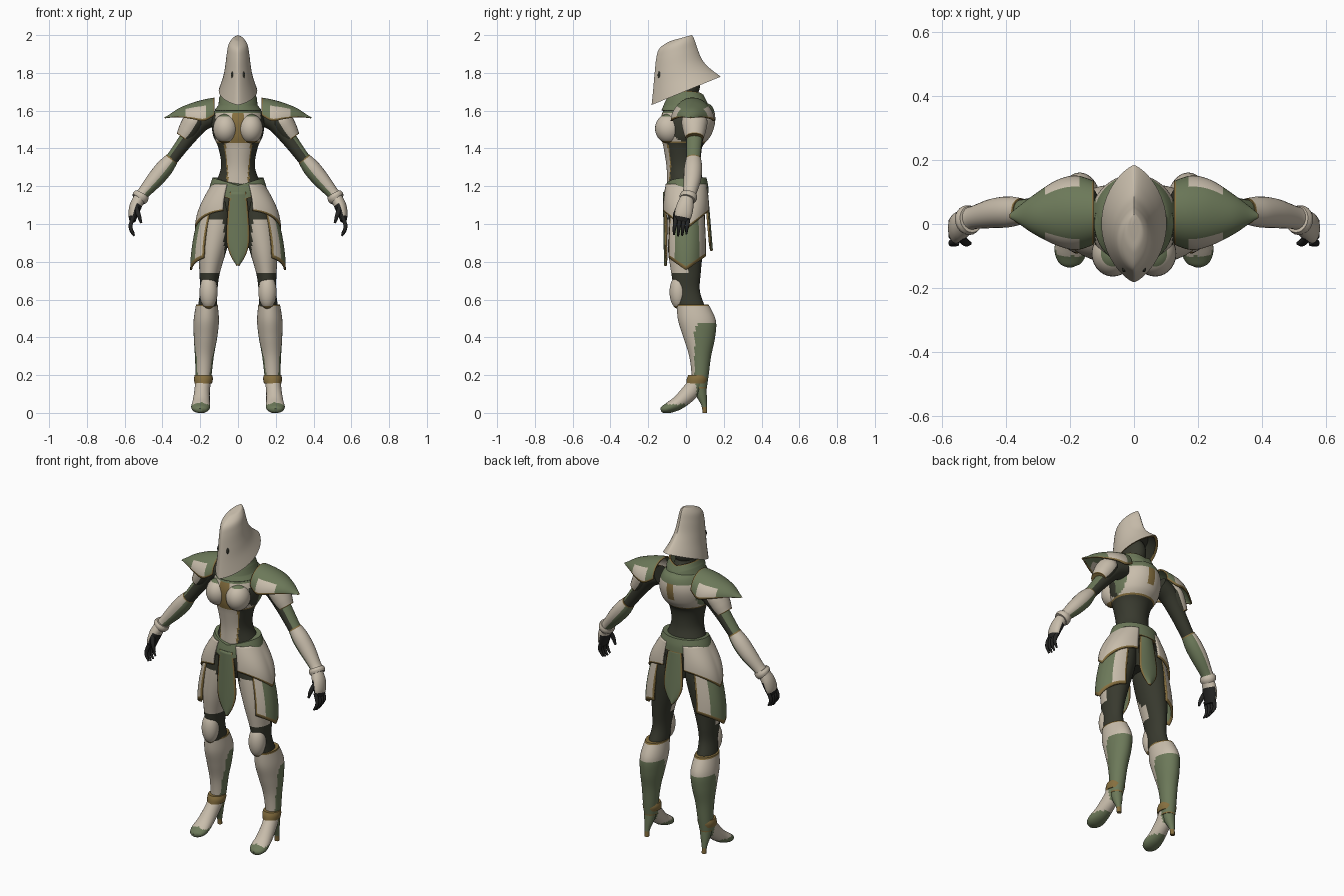
import bpy, bmesh
from math import sin, cos, pi, radians
from mathutils import Vector

cube = bpy.data.objects.get("Cube")
if cube:
    bpy.data.objects.remove(cube)

# Palette
CREAM, GREEN, DARK, GOLD, BLACK = range(5)
palette = {"cream plate": (.58, .51, .41), "sage green": (.15, .19, .1), "dark cloth": (.04, .042, .028),
           "old gold": (.24, .16, .05), "black glove": (.018, .018, .017)}
materials = []
for label, rgb in palette.items():
    mat = bpy.data.materials.new(label)
    mat.use_nodes = True
    mat.diffuse_color = (*rgb, 1)
    bsdf = mat.node_tree.nodes["Principled BSDF"]
    bsdf.inputs["Base Color"].default_value = (*rgb, 1)
    bsdf.inputs["Roughness"].default_value = .6
    materials.append(mat)


def smooth_keys(keys, steps=6):
    """Catmull-Rom interpolation of equal-length tuples."""
    out = []
    for i in range(len(keys) - 1):
        quad = zip(keys[max(i - 1, 0)], keys[i], keys[i + 1], keys[min(i + 2, len(keys) - 1)])
        quad = list(quad)
        for s in range(steps):
            t = s / steps
            out.append(tuple(b + .5 * t * (c - a + t * (2*a - 5*b + 4*c - d + t * (3*(b - c) + d - a)))
                             for a, b, c, d in quad))
    return out + [tuple(keys[-1])]


def skin(name, rings, paint, mirror=False, closed=True, caps=(True, True), solid=0, warp=None):
    """Skin point rings; paint is a colour or a rule of (centre, u around, v along)."""
    bm = bmesh.new()
    rows = []
    for ring in rings:
        for p in ring:
            if warp:
                warp(p)
        rows.append([bm.verts.new(p) for p in ring])
    n, count = len(rows[0]), len(rows) - 1
    span = n if closed else n - 1
    for j in range(count):
        for i in range(span):
            k = (i + 1) % n
            f = bm.faces.new((rows[j][i], rows[j][k], rows[j + 1][k], rows[j + 1][i]))
            rule = paint if callable(paint) else (lambda p, u, v: paint)
            f.material_index = rule(f.calc_center_median(), (i + .5) / span, (j + .5) / count)
    if closed:
        for row, wanted, j in ((rows[0], caps[0], 0), (rows[-1], caps[1], 1)):
            if wanted:
                f = bm.faces.new(row)
                f.material_index = paint(f.calc_center_median(), .5, j) if callable(paint) else paint
    bmesh.ops.recalc_face_normals(bm, faces=bm.faces)
    mesh = bpy.data.meshes.new(name)
    bm.to_mesh(mesh)
    bm.free()
    for mat in materials:
        mesh.materials.append(mat)
    obj = bpy.data.objects.new(name, mesh)
    bpy.context.collection.objects.link(obj)
    bpy.ops.object.select_all(action='DESELECT')
    obj.select_set(True)
    bpy.context.view_layer.objects.active = obj
    bpy.ops.object.shade_smooth_by_angle(angle=radians(40))
    if solid:
        mod = obj.modifiers.new("thickness", 'SOLIDIFY')
        mod.thickness, mod.offset = solid, 0
    if mirror:
        obj.modifiers.new("other side", 'MIRROR')
    return obj


def loft(name, keys, paint, n=40, steps=6, **kw):
    """Level ellipses from keys (x, y, z, rx, ry)."""
    rings = [[Vector((x + rx * cos(2*pi*i/n), y + ry * sin(2*pi*i/n), z)) for i in range(n)]
             for x, y, z, rx, ry in smooth_keys(keys, steps)]
    return skin(name, rings, paint, **kw)


def tube(name, keys, paint, axis=(0, 1, 0), n=24, steps=6, **kw):
    """Ellipses square to a path; the first radius lies along axis, u below half faces outward."""
    keys = smooth_keys(keys, steps)
    pts = [Vector(k[:3]) for k in keys]
    rings = []
    for i, key in enumerate(keys):
        t = (pts[min(i + 1, len(pts) - 1)] - pts[max(i - 1, 0)]).normalized()
        b = t.cross(Vector(axis)).normalized()
        a = b.cross(t)
        rings.append([pts[i] + a * key[3] * cos(2*pi*k/n) + b * key[4] * sin(2*pi*k/n) for k in range(n)])
    return skin(name, rings, paint, **kw)


def ball(name, c, r, paint, **kw):
    keys = [(c[0], c[1], c[2] - r[2] * cos(a), r[0] * sin(a), r[1] * sin(a))
            for a in (pi * (i + .1) / 16.2 for i in range(17))]
    return loft(name, keys, paint, n=28, steps=1, **kw)


# Hood: tilted pointed-oval rings from (front y, z), (back y, z) and half width
def lens(yf, zf, yb, zb, w, n=40):
    ring = []
    for i in range(n):
        a = 2 * pi * i / n
        f = (1 - cos(a)) / 2
        ring.append(Vector((w * sin(a) * abs(sin(a)) ** .5, yf + (yb - yf) * f, zf + (zb - zf) * f)))
    return ring


rim = (-.182, 1.63, .184, 1.78, .102)
hood = [rim, (-.173, 1.72, .125, 1.825, .08), (-.166, 1.8, .085, 1.87, .068), (-.157, 1.88, .06, 1.93, .059),
        (-.14, 1.93, .047, 1.97, .05), (-.09, 1.965, .035, 1.995, .03), (-.05, 1.978, .03, 2, .012)]
skin("hood", [lens(*k) for k in smooth_keys(hood)], CREAM, caps=(False, True))
skin("hood_lining", [lens(*k) for k in (rim, (-.165, 1.645, .165, 1.778, .09), (-.12, 1.74, .11, 1.82, .06))],
     lambda p, u, v: GOLD if v < .5 else DARK, caps=(False, True))
ball("hood_vent", (.031, -.142, 1.79), (.006, .008, .017), DARK, mirror=True)
ball("head", (0, 0, 1.74), (.06, .075, .09), DARK)


# Torso
def torso_paint(p, u, v):
    x, z, front = abs(p.x), p.z, p.y < 0
    if z > 1.67:
        return DARK
    if z > 1.425:
        if z > 1.59:
            return GREEN
        if x > .118:
            return DARK if front else GREEN
        if z < 1.44:
            return GOLD
        stripe = x < .034 if front else (x < .022 and z > 1.49)
        return GOLD if stripe else CREAM
    edge = .052 + .1 * max(0, z - 1.28)
    if front and z > 1.15 and x < edge + .008:
        return CREAM if x < edge else GOLD
    return DARK


loft("torso", [(0, 0, 1, .09, .075), (0, 0, 1.1, .15, .1), (0, 0, 1.2, .125, .1), (0, -.015, 1.3, .09, .088),
               (0, -.018, 1.4, .103, .1), (0, 0, 1.47, .132, .133), (0, .01, 1.55, .138, .145),
               (0, .015, 1.62, .11, .125), (0, .01, 1.66, .06, .075), (0, 0, 1.74, .045, .045)],
     torso_paint, n=80, steps=8)
ball("breastplate_cup", (.066, -.092, 1.505), (.066, .072, .078),
     lambda p, u, v: GOLD if p.z < 1.44 else GREEN if p.z > 1.572 else CREAM, mirror=True)


def collar_peak(p):
    if p.z > 1.63:
        p.z += .03 * abs(p.x) / .09


loft("collar", [(0, 0, 1.6, .12, .125), (0, 0, 1.635, .095, .11), (0, 0, 1.675, .085, .09)],
     lambda p, u, v: GOLD if v > .9 else GREEN, caps=(False, False), solid=.01, warp=collar_peak)


# Belt dipping to a point in front
def belt_dip(p):
    p.z -= .045 * max(0, -p.y / .118) * (1 - abs(p.x) / .16)


loft("belt", [(0, 0, 1.245, .135, .108), (0, 0, 1.205, .148, .117), (0, 0, 1.165, .155, .12)],
     lambda p, u, v: GOLD if v > .92 else GREEN, warp=belt_dip)


# Front and back tabards
def tabard(name, side, y_top, y_low, low):
    shape = [(0, .042), (.3, .054), (.65, .06), (.85, .04), (1, .003)]
    rings = []
    for t, w in smooth_keys(shape, 5):
        y = y_top + (y_low - y_top) * t
        rings.append([Vector((w * s / 6, side * (y - .01 * (s / 6) ** 2), 1.17 + (low - 1.17) * t))
                      for s in range(-6, 7)])
    skin(name, rings, lambda p, u, v: GOLD if min(u, 1 - u) < .08 or v > .93 else GREEN, closed=False, solid=.009)


tabard("front_tabard", -1, .118, .112, .78)
tabard("back_tabard", 1, .112, .138, .86)


# Hip plates curved round the thigh
def hip_plate(name, top, low, start, end, ry, arc, rise, paint):
    rings = []
    for j in range(17):
        v = j / 16
        ease = sin(v * pi / 2)
        cx, rx = (s + (e - s) * ease for s, e in zip(start, end))
        ring = []
        for i in range(33):
            a = radians(arc[0] + (arc[1] - arc[0]) * i / 32)
            z = top + (low + rise * abs(sin(a)) - top) * v
            ring.append(Vector((cx + rx * cos(a), ry * (.88 + .12 * ease) * sin(a), z)))
        rings.append(ring)
    skin(name, rings, paint, closed=False, solid=.01, mirror=True)


def skirt_paint(p, u, v):
    if min(u, 1 - u) < .03 or v > .95:
        return GOLD
    return GREEN if -.055 < p.y < .065 else CREAM


hip_plate("upper_hip_plate", 1.21, .97, (.045, .09), (.055, .168), .118, (-82, 85), .1,
          lambda p, u, v: GOLD if v > .95 else CREAM)
hip_plate("lower_hip_plate", 1.1, .755, (.07, .12), (.085, .163), .108, (-55, 70), .08, skirt_paint)


# Legs
def thigh_paint(p, u, v):
    return CREAM if p.y < .015 and .735 < p.z < 1.03 and p.x > .075 else DARK


loft("thigh", [(.09, 0, 1.12, .075, .095), (.11, 0, 1, .088, .1), (.135, -.003, .86, .074, .092),
               (.15, 0, .74, .054, .078), (.155, .005, .65, .046, .068), (.16, .025, .57, .05, .072),
               (.165, .05, .48, .052, .08)], thigh_paint, mirror=True)
ball("knee_pad", (.156, -.04, .64), (.048, .047, .09),
     lambda p, u, v: GOLD if p.z < .57 else CREAM, mirror=True)


def greave_top(p):
    p.z += .4 * min(0, p.y - .03) * max(0, (p.z - .45) / .12)


def greave_paint(p, u, v):
    if v < .05 or v > .96:
        return GOLD
    if p.z < .48 - 3 * max(0, .07 - p.y) ** 1.3 and p.y > .045:
        return GREEN
    return CREAM


loft("greave", [(.165, .035, .575, .057, .084), (.168, .058, .49, .067, .1), (.172, .07, .4, .062, .084),
                (.178, .075, .3, .05, .058), (.182, .075, .2, .042, .045), (.185, .07, .13, .036, .04)],
     greave_paint, mirror=True)
loft("ankle_band", [(.183, .062, .2, .046, .05), (.183, .06, .18, .05, .056), (.184, .056, .155, .046, .055)],
     GOLD, steps=3, mirror=True)


def on_floor(p):
    p.z = max(p.z, 0)


tube("boot", [(.185, .06, .17, .042, .04), (.19, .025, .115, .041, .045), (.195, -.035, .058, .046, .038),
              (.198, -.085, .03, .05, .03), (.2, -.12, .018, .036, .02), (.2, -.133, .014, .012, .01)],
     lambda p, u, v: GREEN if p.z < .045 or p.y < -.1 or p.y > .055 else CREAM,
     axis=(1, 0, 0), warp=on_floor, mirror=True)
loft("heel", [(.185, .07, .15, .036, .038), (.187, .082, .09, .027, .028), (.19, .096, .04, .015, .015),
              (.19, .1, 0, .013, .012)], lambda p, u, v: GOLD if p.z < .03 else GREEN, n=20, mirror=True)

# Arms
tube("upper_arm", [(.13, .05, 1.57, .06, .05), (.2, .05, 1.535, .056, .05), (.27, .045, 1.45, .045, .041),
                   (.33, .04, 1.37, .04, .035), (.39, .035, 1.29, .036, .033)],
     lambda p, u, v: GREEN if .5 < v < .85 and .1 < u < .4 else DARK, mirror=True)
tube("arm_pad", [(.2, .045, 1.59, .04, .03), (.228, .045, 1.55, .068, .057), (.262, .045, 1.495, .061, .055),
                 (.29, .045, 1.455, .048, .042)],
     lambda p, u, v: GOLD if v > .92 else CREAM if u < .55 or u > .95 else DARK, mirror=True)
tube("forearm_guard", [(.35, .04, 1.345, .04, .036), (.39, .038, 1.295, .048, .046), (.44, .033, 1.235, .046, .044),
                       (.5, .02, 1.165, .036, .033), (.515, .015, 1.145, .039, .036)],
     lambda p, u, v: GOLD if v < .05 or v > .95 else CREAM if u < .56 or u > .94 else GREEN, mirror=True)
tube("wrist_ring", [(.508, .015, 1.158, .042, .04), (.517, .012, 1.143, .047, .045), (.527, .008, 1.13, .042, .04)],
     CREAM, steps=3, mirror=True)
tube("hand", [(.522, .005, 1.135, .036, .032), (.542, -.005, 1.095, .045, .032), (.555, -.015, 1.05, .046, .026),
              (.558, -.022, 1.015, .036, .016)],
     lambda p, u, v: CREAM if v < .8 and (u < .5 or v < .3) else BLACK, mirror=True)
for i, finger in enumerate(("little", "ring", "middle", "index")):
    y, reach = .012 - i * .022, (.01, .002, 0, .006)[i]
    tube(finger + "_finger", [(.553, y, 1.04, .011, .011), (.568, y - .004, .998, .011, .011),
                              (.566, y - .008, .965 + reach, .009, .009), (.55, y - .01, .937 + reach, .005, .005)],
         BLACK, n=10, steps=3, mirror=True)
tube("thumb", [(.54, -.04, 1.085, .014, .014), (.525, -.058, 1.045, .012, .012), (.512, -.06, 1.005, .006, .006)],
     BLACK, n=10, steps=3, mirror=True)


# Pauldrons: half-dome sections drawn out to a point
def pauldron_paint(p, u, v):
    edge = min(u, 1 - u)
    if edge < .035 or v < .04 or v > .95:
        return GOLD
    return CREAM if edge < .24 and .17 < p.x < .28 else GREEN


rings = []
for x, y, z, ry, h in smooth_keys([(.125, .035, 1.575, .095, .09), (.18, .035, 1.545, .112, .11),
                                   (.24, .035, 1.555, .098, .083), (.31, .03, 1.565, .058, .045),
                                   (.36, .028, 1.563, .022, .014), (.386, .025, 1.56, .003, .002)]):
    rings.append([Vector((x, y + ry * cos(pi * i / 28), z + h * sin(pi * i / 28))) for i in range(29)])
skin("pauldron", rings, pauldron_paint, closed=False, solid=.008, mirror=True)
